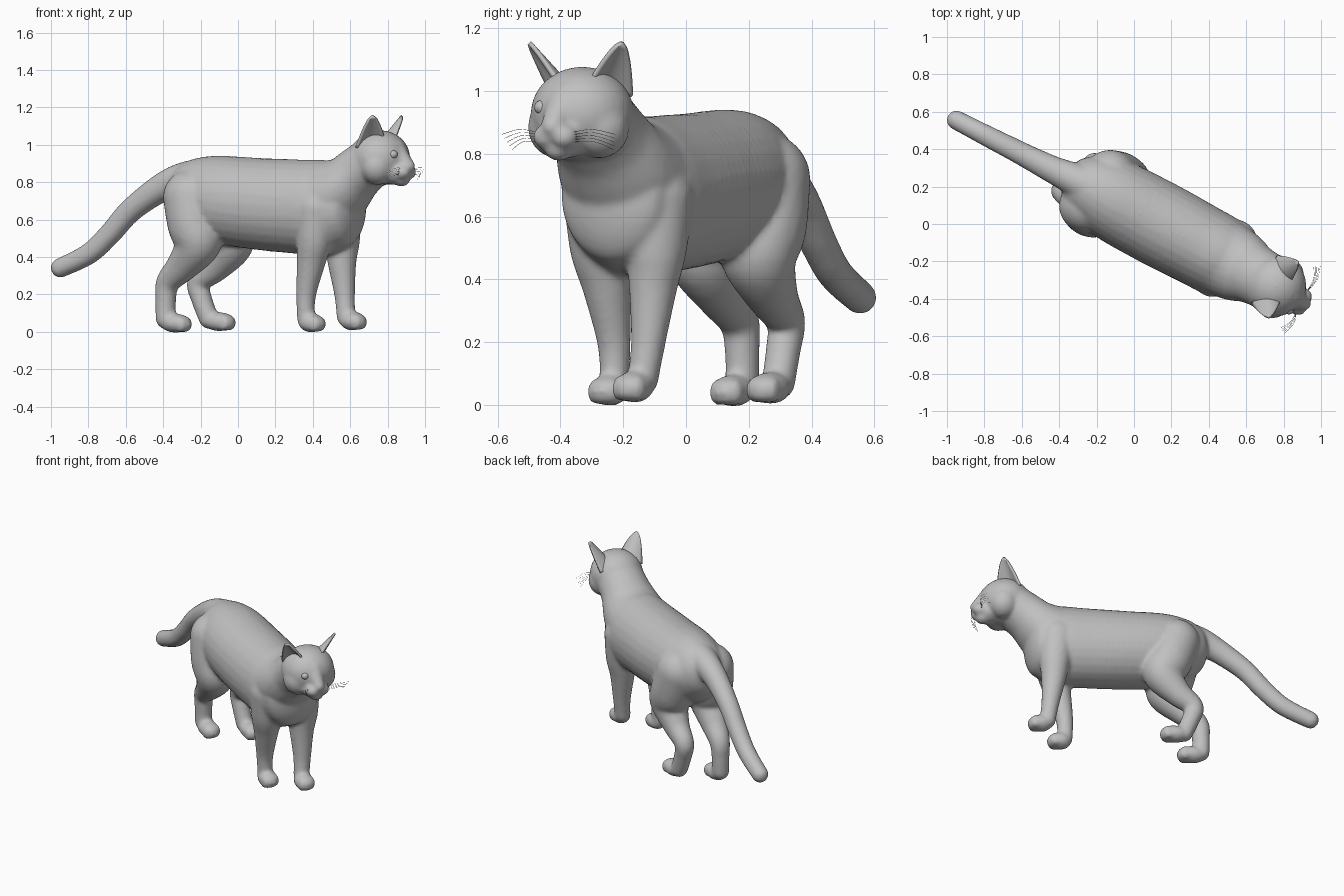
import bpy, math
from mathutils import Matrix, Vector

# The cat is built facing local +x, then turned to its diagonal heading
PLACE = Matrix.Translation((0.03, 0.057, 0)) @ Matrix.Rotation(math.radians(-28), 4, 'Z')
grey = bpy.data.materials.new("soft grey")
grey.diffuse_color = (0.53, 0.53, 0.53, 1)

# Unit sphere template, reused for every blob
SEG, RINGS = 28, 14
BALL = [(0, 0, 1)]
for r in range(1, RINGS):
    a = math.pi * r / RINGS
    BALL += [(math.sin(a) * math.cos(2 * math.pi * s / SEG),
              math.sin(a) * math.sin(2 * math.pi * s / SEG), math.cos(a)) for s in range(SEG)]
BALL.append((0, 0, -1))
LAST = len(BALL) - 1
BALL_FACES = []
for s in range(SEG):
    n = (s + 1) % SEG
    BALL_FACES.append((0, 1 + s, 1 + n))
    for r in range(RINGS - 2):
        o = 1 + r * SEG
        BALL_FACES.append((o + s, o + SEG + s, o + SEG + n, o + n))
    o = 1 + (RINGS - 2) * SEG
    BALL_FACES.append((o + s, LAST, o + n))


class Clay:
    """Gathers vertices and faces for one object."""
    def __init__(self):
        self.v, self.f = [], []

    def blob(self, c, r):
        o = len(self.v)
        self.v += [(c[0] + r[0] * x, c[1] + r[1] * y, c[2] + r[2] * z) for x, y, z in BALL]
        self.f += [tuple(i + o for i in f) for f in BALL_FACES]

    def limb(self, keys, steps=6):
        for x, y, z, r in spline(keys, steps):
            self.blob((x, y, z), (r, r, r))

    def torso(self, keys, steps=6):
        for x, z, rx, ry, rz in spline(keys, steps):
            self.blob((x, 0, z), (rx, ry, rz))

    def paw(self, x, y, z, length):
        self.blob((x, y, z + 0.048), (length, 0.06, 0.051))
        for dy, dx in ((-0.036, -0.012), (-0.012, 0), (0.012, 0), (0.036, -0.012)):
            self.blob((x + length * 0.62 + dx, y + dy, z + 0.042), (0.036, 0.021, 0.042))

    def finish(self, name):
        me = bpy.data.meshes.new(name)
        me.from_pydata(self.v, [], self.f)
        me.materials.append(grey)
        me.shade_smooth()
        ob = bpy.data.objects.new(name, me)
        bpy.context.collection.objects.link(ob)
        ob.matrix_world = PLACE
        return ob


def spline(keys, steps):
    """Catmull-Rom through tuples of any length."""
    k = [keys[0]] + list(keys) + [keys[-1]]
    out = []
    for i in range(1, len(k) - 2):
        for s in range(steps):
            t = s / steps
            out.append([0.5 * (2 * b + (c - a) * t + (2 * a - 5 * b + 4 * c - d) * t * t
                               + (3 * b - a - 3 * c + d) * t ** 3)
                        for a, b, c, d in zip(*k[i - 1:i + 3])])
    return out + [list(keys[-1])]


def fuse(ob, voxel, smooth):
    m = ob.modifiers.new("fuse", 'REMESH')
    m.mode = 'VOXEL'
    m.voxel_size = voxel
    m.use_smooth_shade = True
    s = ob.modifiers.new("soften", 'SMOOTH')
    s.factor = 0.5
    s.iterations = smooth


# Body, neck, legs, tail and head fused into one skin
c = Clay()
c.torso([(-0.36, 0.735, 0.085, 0.14, 0.155), (-0.29, 0.72, 0.10, 0.185, 0.205),
         (-0.15, 0.706, 0.10, 0.222, 0.237), (0.10, 0.683, 0.10, 0.23, 0.248),
         (0.35, 0.668, 0.10, 0.225, 0.254), (0.50, 0.663, 0.10, 0.217, 0.255),
         (0.61, 0.67, 0.09, 0.185, 0.215)], 8)
c.torso([(0.50, 0.70, 0.12, 0.21, 0.215), (0.60, 0.755, 0.13, 0.195, 0.18),
         (0.68, 0.835, 0.13, 0.165, 0.15), (0.77, 0.905, 0.13, 0.155, 0.135)], 6)
# hind legs
c.limb([(-0.27, -0.095, 0.72, 0.148), (-0.24, -0.11, 0.57, 0.142), (-0.215, -0.112, 0.475, 0.122),
        (-0.315, -0.10, 0.355, 0.086), (-0.41, -0.09, 0.265, 0.064), (-0.425, -0.088, 0.17, 0.056),
        (-0.425, -0.088, 0.07, 0.054)], 8)
c.paw(-0.365, -0.087, -0.002, 0.09)
c.limb([(-0.23, 0.095, 0.72, 0.148), (-0.18, 0.115, 0.57, 0.142), (-0.14, 0.122, 0.475, 0.12),
        (-0.235, 0.122, 0.35, 0.082), (-0.335, 0.118, 0.265, 0.062), (-0.315, 0.118, 0.17, 0.056),
        (-0.275, 0.122, 0.07, 0.054)], 8)
c.paw(-0.213, 0.126, 0.006, 0.09)
# front legs
c.limb([(0.50, -0.10, 0.66, 0.125), (0.49, -0.112, 0.50, 0.098), (0.465, -0.104, 0.38, 0.078),
        (0.43, -0.096, 0.20, 0.054), (0.427, -0.095, 0.07, 0.047)], 8)
c.paw(0.46, -0.094, 0.0, 0.072)
c.limb([(0.52, 0.10, 0.66, 0.125), (0.535, 0.112, 0.50, 0.098), (0.54, 0.104, 0.38, 0.078),
        (0.56, 0.097, 0.20, 0.056), (0.575, 0.085, 0.08, 0.05)], 8)
c.paw(0.618, 0.078, 0.01, 0.072)
# tail
c.limb([(-0.33, 0, 0.815, 0.10), (-0.42, -0.005, 0.80, 0.085), (-0.532, -0.012, 0.747, 0.073),
        (-0.683, -0.014, 0.643, 0.064), (-0.804, -0.016, 0.52, 0.06),
        (-0.926, -0.018, 0.418, 0.057), (-1.098, -0.02, 0.342, 0.053)], 9)
# head: skull, brow and nose bridge, muzzle, chin and cheeks
YAW = -0.012
c.blob((0.825, 0, 0.93), (0.162, 0.166, 0.148))
c.limb([(0.92, YAW / 2, 0.975, 0.058), (0.965, YAW, 0.925, 0.046), (1.002, YAW, 0.888, 0.037)])
c.blob((1.02, YAW, 0.882), (0.025, 0.026, 0.02))
c.blob((0.962, YAW, 0.81), (0.046, 0.045, 0.033))
c.blob((0.92, YAW, 0.848), (0.085, 0.085, 0.062))
for s in (-1, 1):
    c.blob((0.85, s * 0.075, 0.885), (0.092, 0.097, 0.1))
    c.blob((0.977, s * 0.032 + YAW, 0.854), (0.054, 0.046, 0.042))
fuse(c.finish("body"), 0.011, 9)

for s, side in ((-1, "right"), (1, "left")):
    # Eyes
    c = Clay()
    c.blob((0.948, s * 0.068 + YAW, 0.948), (0.024, 0.025, 0.023))
    c.finish(side + "_eye")

    # Ears: cupped, tapering shells
    c = Clay()
    base, tip = Vector((0.822, 0.098, 1.0)), Vector((0.87, 0.168, 1.153))
    across, out = Vector((0.80, -0.60, 0.2)), Vector((0.60, 0.80, 0))
    for j in range(13):
        t = j / 12
        w = 0.074 * (1 - t) ** 0.65 + 0.004
        for i in range(13):
            k = i / 6 - 1
            p = base.lerp(tip, t) + across * (k * w) - out * (0.055 * (1 - k * k) * (1 - t))
            c.v.append((p.x, s * p.y, p.z))
    for j in range(12):
        for i in range(12):
            a = j * 13 + i
            f = (a, a + 1, a + 14, a + 13)
            c.f.append(f if s > 0 else f[::-1])
    sol = c.finish(side + "_ear").modifiers.new("thickness", 'SOLIDIFY')
    sol.thickness = 0.014
    sol.offset = 0

    # Whiskers: fine arched hairs
    cu = bpy.data.curves.new(side + "_whiskers", 'CURVE')
    cu.dimensions = '3D'
    cu.bevel_depth = 0.0007
    cu.bevel_resolution = 0
    for n in range(5):
        f = n / 4
        pts = spline([(0.985, s * 0.06 + YAW, 0.868 - 0.03 * f),
                      (1.005 - 0.02 * f, s * 0.13, 0.878 - 0.04 * f),
                      (0.985 - 0.03 * f, s * (0.205 - 0.02 * f), 0.862 - 0.05 * f)], 5)
        sp = cu.splines.new('POLY')
        sp.points.add(len(pts) - 1)
        for q, p in zip(sp.points, pts):
            q.co = (*p, 1)
    cu.materials.append(grey)
    hairs = bpy.data.objects.new(side + "_whiskers", cu)
    bpy.context.collection.objects.link(hairs)
    hairs.matrix_world = PLACE
